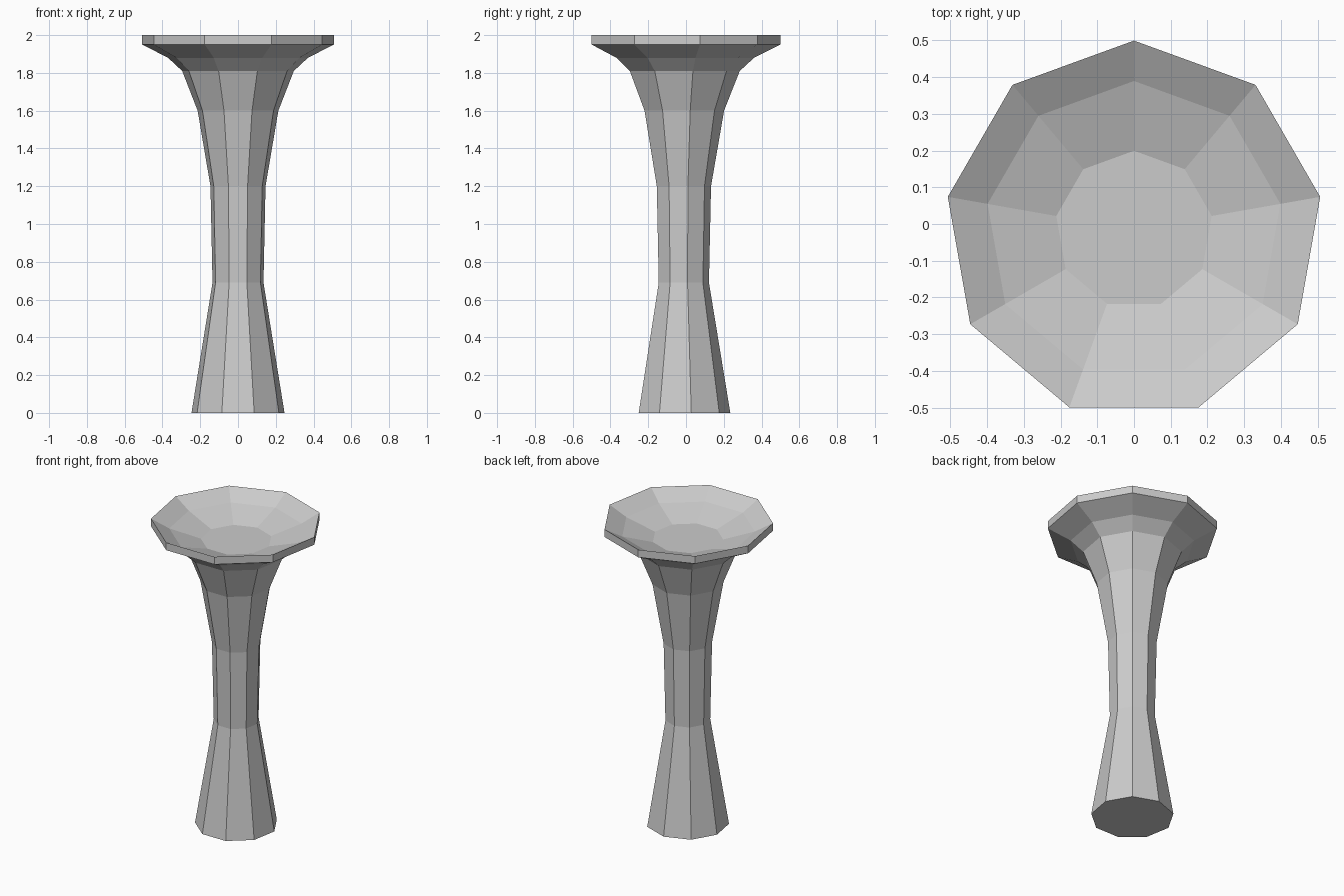
import bpy, bmesh, math

if "Cube" in bpy.data.objects:
    bpy.data.objects.remove(bpy.data.objects["Cube"])

SIDES = 9
CY = -0.0155  # centres the nine-sided outline on y = 0

# (radius, height) from the foot, up the outside, over the rim, into the bowl
PROFILE = [(0.25, 0), (0.137, 0.69), (0.148, 1.2), (0.217, 1.6), (0.30, 1.81),
           (0.376, 1.88), (0.515, 1.95), (0.515, 2.0), (0.405, 1.94), (0.215, 1.88)]

bm = bmesh.new()


def ring(r, z):
    angles = [math.pi / 2 + math.tau * i / SIDES for i in range(SIDES)]
    return [bm.verts.new((r * math.cos(a), r * math.sin(a) + CY, z)) for a in angles]


# Faceted pedestal with a dished top
rings = [ring(r, z) for r, z in PROFILE]
for lo, hi in zip(rings, rings[1:]):
    for i in range(SIDES):
        j = (i + 1) % SIDES
        bm.faces.new((lo[i], lo[j], hi[j], hi[i]))
bm.faces.new(rings[0][::-1])
bm.faces.new(rings[-1])
bmesh.ops.recalc_face_normals(bm, faces=bm.faces)

mesh = bpy.data.meshes.new("pedestal_basin")
bm.to_mesh(mesh)
bm.free()
bpy.context.collection.objects.link(bpy.data.objects.new("pedestal_basin", mesh))
